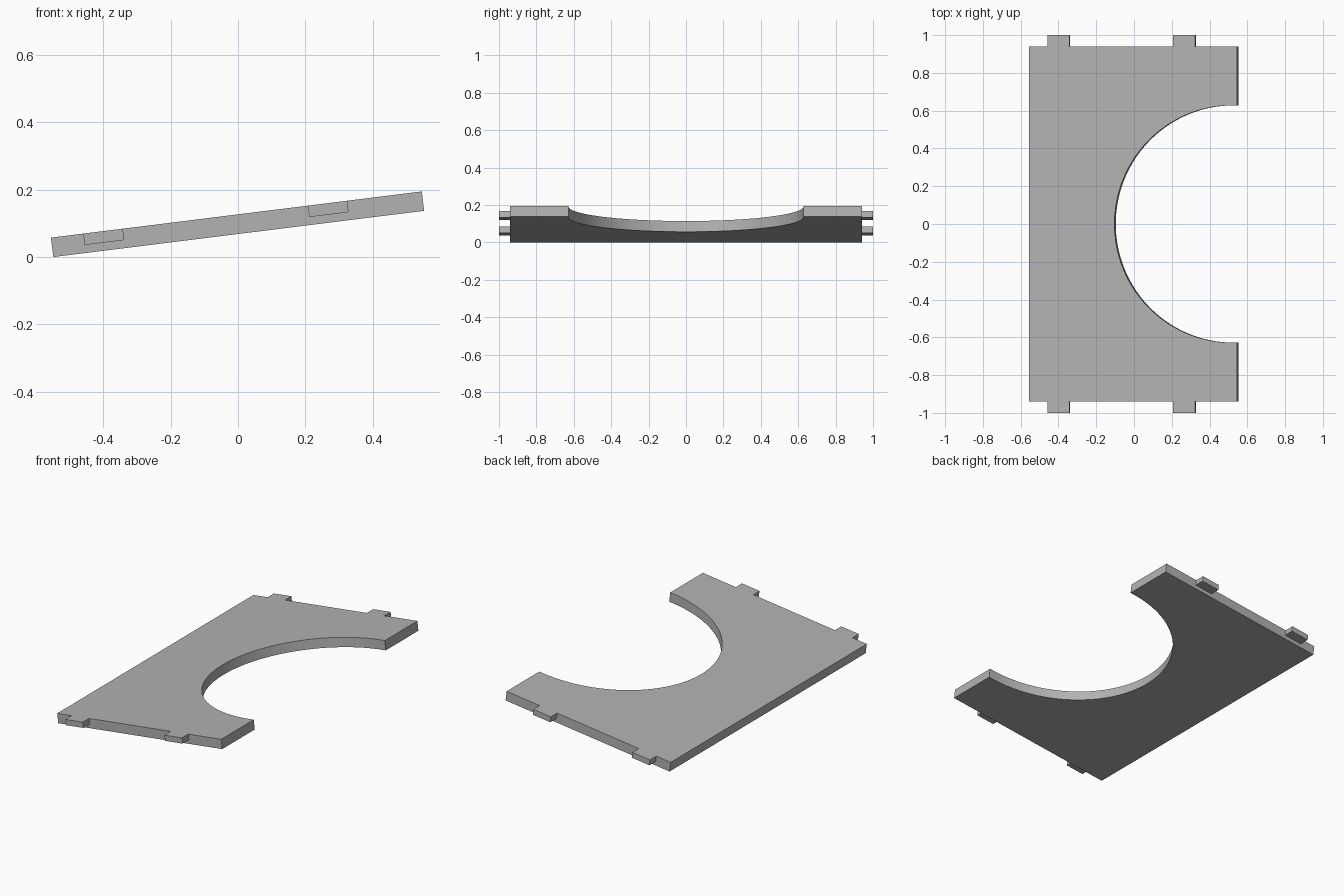
import bpy, bmesh, math
from mathutils import Matrix

if "Cube" in bpy.data.objects:
    bpy.data.objects.remove(bpy.data.objects["Cube"], do_unlink=True)

TILT = math.radians(7.1)
LENGTH, HALF_WIDTH, THICK = 1.109, 0.94, 0.058
RADIUS, CENTRE, STEPS = 0.628, 1.083, 64
TAB_THICK, TAB_REACH, TAB_LENGTH = 0.034, 0.06, 0.118

grey = bpy.data.materials.new("grey")
grey.use_nodes = True
colour = (0.45, 0.45, 0.45, 1)
grey.diffuse_color = colour
grey.node_tree.nodes["Principled BSDF"].inputs["Base Color"].default_value = colour

# The board is drawn flat, then tipped up about its low edge
tip = Matrix.Translation((-0.548, 0, 0)) @ Matrix.Rotation(-TILT, 4, 'Y')


def slab(name, outline, low, high):
    """Extrude a flat outline between two heights and tip it into place."""
    bm = bmesh.new()
    face = bm.faces.new([bm.verts.new((x, y, low)) for x, y in outline])
    top = bmesh.ops.extrude_face_region(bm, geom=[face])["geom"]
    verts = [g for g in top if isinstance(g, bmesh.types.BMVert)]
    bmesh.ops.translate(bm, vec=(0, 0, high - low), verts=verts)
    bmesh.ops.recalc_face_normals(bm, faces=bm.faces)
    bm.transform(tip)
    mesh = bpy.data.meshes.new(name)
    bm.to_mesh(mesh)
    bm.free()
    mesh.materials.append(grey)
    obj = bpy.data.objects.new(name, mesh)
    bpy.context.collection.objects.link(obj)
    return obj


# Board with a half-round cutout in the raised edge
arc = [(CENTRE - RADIUS * math.sin(math.pi * i / STEPS),
        RADIUS * math.cos(math.pi * i / STEPS)) for i in range(STEPS + 1)]
outline = [(0, -HALF_WIDTH), (LENGTH, -HALF_WIDTH), (LENGTH, -RADIUS)]
outline += arc[::-1]
outline += [(LENGTH, RADIUS), (LENGTH, HALF_WIDTH), (0, HALF_WIDTH)]
board = slab("board", outline, 0, THICK)
bpy.context.view_layer.objects.active = board
board.select_set(True)
bpy.ops.object.shade_smooth_by_angle(angle=math.radians(30))

# Tabs on both ends, flush with the upper face
for end, side in (("front", -1), ("back", 1)):
    for place, start in (("low", 0.097), ("high", 0.768)):
        a, b = side * HALF_WIDTH, side * (HALF_WIDTH + TAB_REACH)
        stop = start + TAB_LENGTH
        slab(f"{end}_{place}_tab", [(start, a), (stop, a), (stop, b), (start, b)],
             THICK - TAB_THICK, THICK)
